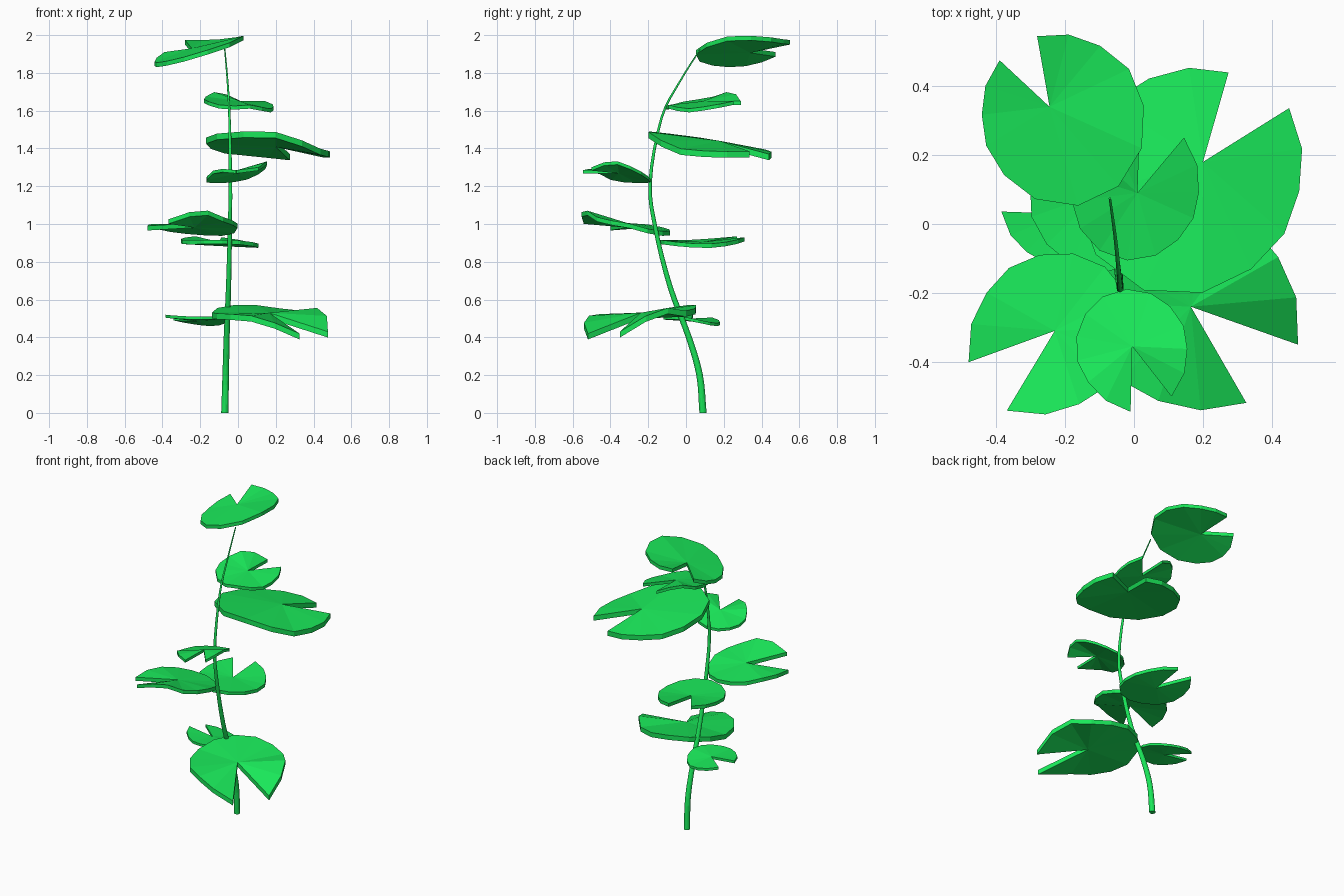
import bpy, bmesh, math
from mathutils import Vector

if "Cube" in bpy.data.objects:
    bpy.data.objects.remove(bpy.data.objects["Cube"])

green = bpy.data.materials.new("leaf green")
green.diffuse_color = (0.01, 0.8, 0.1, 1)
green.use_nodes = True
green.node_tree.nodes["Principled BSDF"].inputs["Base Color"].default_value = green.diffuse_color


def spline(vals, t):
    """Catmull-Rom value through evenly spaced numbers, t in 0..1."""
    n = len(vals) - 1
    i = min(int(t * n), n - 1)
    u = t * n - i
    b, c = vals[i], vals[i + 1]
    a = vals[i - 1] if i > 0 else 2 * b - c
    d = vals[i + 2] if i + 2 <= n else 2 * c - b
    return 0.5 * (2 * b + (c - a) * u + (2 * a - 5 * b + 4 * c - d) * u * u
                  + (3 * b - a - 3 * c + d) * u ** 3)


def finish(bm, name):
    bmesh.ops.recalc_face_normals(bm, faces=bm.faces)
    mesh = bpy.data.meshes.new(name)
    bm.to_mesh(mesh)
    bm.free()
    mesh.materials.append(green)
    ob = bpy.data.objects.new(name, mesh)
    bpy.context.collection.objects.link(ob)
    return ob


def leaf(name, centre, start, end, radii, heights, sides=13):
    """Notched round slab: a fan from tip to tip around its centre."""
    bm = bmesh.new()
    thick = 0.1 * sum(radii) / len(radii)
    layers = []
    for dz in (0, -thick):
        hub = bm.verts.new((centre[0], centre[1], centre[2] + dz))
        rim = []
        for i in range(sides + 1):
            t = i / sides
            a = math.radians(start + (end - start) * t)
            r = spline(radii, t)
            if t < 0.25 or t > 0.75:        # flatter flanks beside the notch
                r *= 1 - 0.05 * math.sin(4 * math.pi * t) ** 2
            rim.append(bm.verts.new((centre[0] + r * math.cos(a),
                                     centre[1] + r * math.sin(a),
                                     spline(heights, t) + dz)))
        for p, q in zip(rim, rim[1:]):
            bm.faces.new((hub, p, q))
        layers.append([hub] + rim)
    top, low = layers
    for i in range(len(top)):
        j = (i + 1) % len(top)
        bm.faces.new((top[i], low[i], low[j], top[j]))
    finish(bm, name)


# Curved tapering stem
stem_x = [-0.07, -0.065, -0.06, -0.05, -0.043, -0.04, -0.045, -0.055, -0.07]
stem_y = [0.09, 0.072, 0.015, -0.085, -0.16, -0.19, -0.13, -0.035, 0.075]
stem_z = [0, 0.2, 0.4, 0.67, 0.97, 1.22, 1.56, 1.75, 1.925]
bm = bmesh.new()
N, S = 32, 12
path = [Vector([spline(c, i / N) for c in (stem_x, stem_y, stem_z)]) for i in range(N + 1)]
rings = []
for i, p in enumerate(path):
    d = (path[min(i + 1, N)] - path[max(i - 1, 0)]).normalized()
    if i == 0:
        d = Vector((0, 0, 1))
    u = d.cross(Vector((0, 1, 0))).normalized()
    v = d.cross(u)
    r = 0.019 - 0.0155 * p.z / 1.925
    rings.append([bm.verts.new(p + r * (u * math.cos(k * math.tau / S) + v * math.sin(k * math.tau / S)))
                  for k in range(S)])
for a, b in zip(rings, rings[1:]):
    for k in range(S):
        bm.faces.new((a[k], a[(k + 1) % S], b[(k + 1) % S], b[k]))
bm.faces.new(rings[0])
bm.faces.new(rings[-1])
finish(bm, "stem")

# Leaves: centre, tip angles, five radii and the rim heights from tip to tip
leaf("leaf_top", (-0.245, 0.34, 1.93), 137, 460, (0.198, 0.22, 0.305, 0.26, 0.208),
     (1.91, 1.865, 1.855, 1.88, 1.94, 1.995, 1.99, 1.975, 1.975))
leaf("leaf_upper_small", (0.01, 0.09, 1.65), 88, 410, (0.2, 0.19, 0.2, 0.178, 0.21),
     (1.65, 1.70, 1.67, 1.65, 1.625, 1.63, 1.61, 1.625, 1.65))
leaf("leaf_upper_large", (0.2, 0.18, 1.44), 74, 392, (0.27, 0.325, 0.415, 0.32, 0.295),
     (1.37, 1.39, 1.41, 1.455, 1.485, 1.485, 1.405, 1.385, 1.385))
leaf("leaf_middle_front", (-0.005, -0.355, 1.285), -52, 268.5, (0.185, 0.16, 0.168, 0.165, 0.19),
     (1.30, 1.335, 1.30, 1.255, 1.235, 1.235, 1.245, 1.29, 1.285))
leaf("leaf_middle_left", (-0.23, -0.31, 1.005), 239, 560, (0.27, 0.22, 0.237, 0.225, 0.266),
     (1.025, 1.075, 1.03, 1.005, 0.965, 0.965, 0.98, 1.0, 0.99))
leaf("leaf_middle_back", (-0.1, 0.09, 0.905), 125, 447, (0.22, 0.21, 0.232, 0.21, 0.22),
     (0.935, 0.915, 0.915, 0.895, 0.93))
leaf("leaf_lower_right", (0.165, -0.24, 0.53), -19.5, 300, (0.33, 0.295, 0.31, 0.295, 0.322),
     (0.43, 0.55, 0.54, 0.57, 0.565, 0.53, 0.525, 0.505, 0.42))
leaf("leaf_lower_left", (-0.21, 0.03, 0.5), 178, 500, (0.175, 0.15, 0.155, 0.15, 0.17),
     (0.52, 0.515, 0.51, 0.51, 0.51, 0.49, 0.475, 0.485, 0.505))
